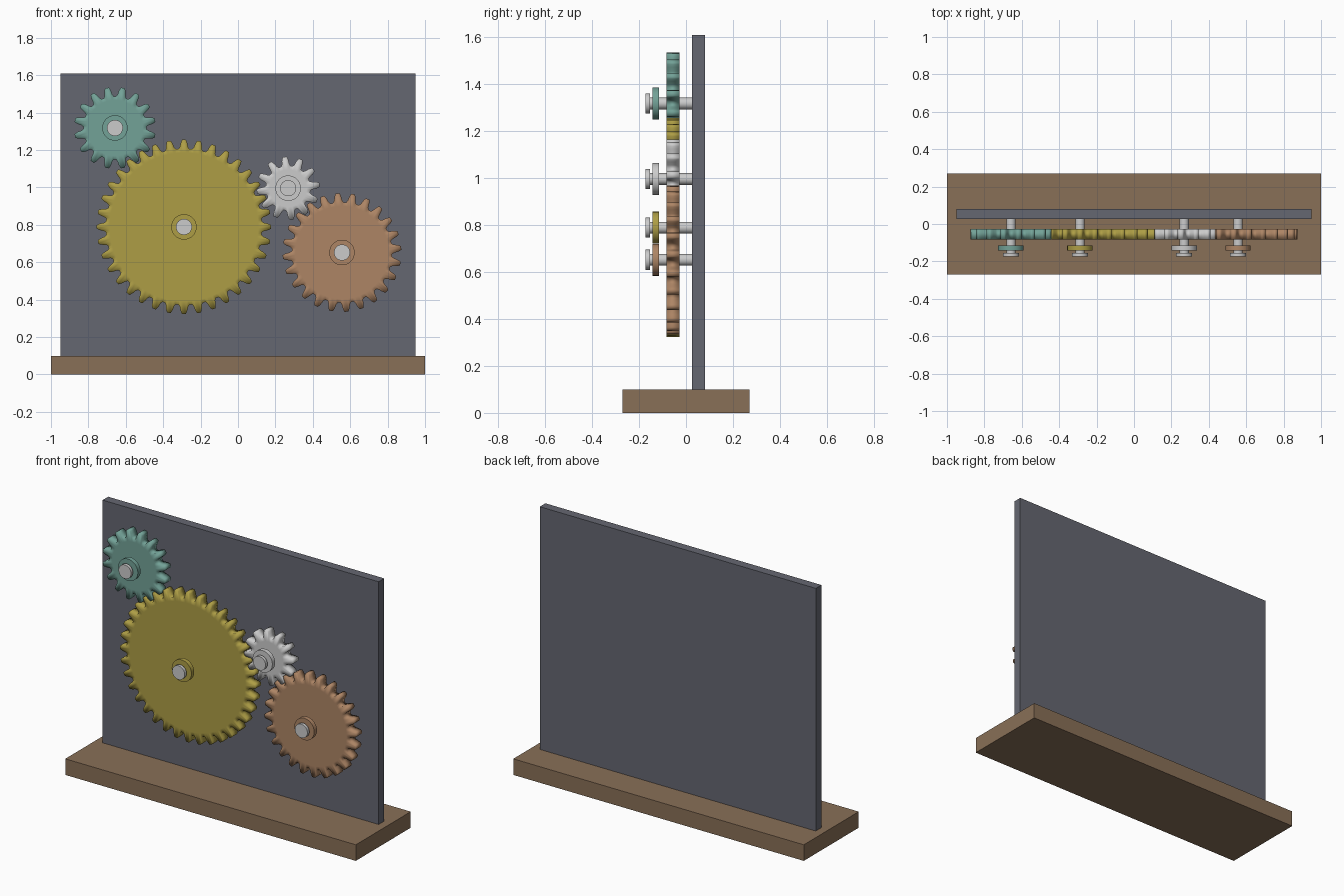
import bpy, bmesh
from math import pi, cos, sin, atan2, radians
from mathutils import Matrix

if "Cube" in bpy.data.objects:
    bpy.data.objects.remove(bpy.data.objects["Cube"])


def material(name, rgb):
    m = bpy.data.materials.new(name)
    m.diffuse_color = (*rgb, 1)
    m.use_nodes = True
    m.node_tree.nodes["Principled BSDF"].inputs["Base Color"].default_value = m.diffuse_color
    return m


def finish(name, bm, mat=None):
    bmesh.ops.recalc_face_normals(bm, faces=bm.faces)
    me = bpy.data.meshes.new(name)
    bm.to_mesh(me)
    bm.free()
    ob = bpy.data.objects.new(name, me)
    bpy.context.collection.objects.link(ob)
    if mat:
        me.materials.append(mat)
    return ob


def box(name, lo, hi, mat):
    bm = bmesh.new()
    size = [b - a for a, b in zip(lo, hi)]
    mid = [(a + b) / 2 for a, b in zip(lo, hi)]
    bmesh.ops.create_cube(bm, size=1, matrix=Matrix.Translation(mid) @ Matrix.Diagonal((*size, 1)))
    return finish(name, bm, mat)


def disc(name, x, z, r, y0, y1, mat=None):
    # cylinder running along y
    bm = bmesh.new()
    bmesh.ops.create_cone(bm, cap_ends=True, segments=32, radius1=r, radius2=r, depth=y1 - y0,
                          matrix=Matrix.Translation((x, (y0 + y1) / 2, z)) @ Matrix.Rotation(pi / 2, 4, 'X'))
    ob = finish(name, bm, mat)
    bpy.ops.object.select_all(action='DESELECT')
    ob.select_set(True)
    bpy.context.view_layer.objects.active = ob
    bpy.ops.object.shade_smooth_by_angle(angle=radians(35))
    return ob


UNIT = 0.0124                 # pitch radius per tooth
Y_FRONT, Y_BACK = -0.083, -0.028
# tooth outline: (fraction of a tooth pitch, offset from the pitch radius)
TOOTH = [(-0.40, -0.029), (-0.30, -0.019), (-0.235, 0), (-0.175, 0.012), (-0.115, 0.020),
         (0.115, 0.020), (0.175, 0.012), (0.235, 0), (0.30, -0.019), (0.40, -0.029)]


def gear(name, x, z, teeth, phase, mat):
    bm = bmesh.new()
    pitch_r = UNIT * teeth
    outline = [(radians(phase) + 2 * pi / teeth * (i + f), pitch_r + dr)
               for i in range(teeth) for f, dr in TOOTH]
    web = [(a, pitch_r - 0.05) for a, _ in outline]

    def ring(pts, y):
        return [bm.verts.new((x + r * cos(a), y, z + r * sin(a))) for a, r in pts]

    loops = [ring(web, Y_FRONT), ring(outline, Y_FRONT), ring(outline, Y_BACK), ring(web, Y_BACK)]
    n = len(outline)
    for p, q in zip(loops, loops[1:]):
        for i in range(n):
            j = (i + 1) % n
            bm.faces.new((p[i], p[j], q[j], q[i]))
    bm.faces.new(loops[0])
    bm.faces.new(loops[3])
    for f in bm.faces:
        f.smooth = True
    finish(name, bm, mat)


# stand
wood = material("wood", (0.25, 0.16, 0.095))
slate = material("slate", (0.13, 0.135, 0.165))
box("base", (-1, -0.27, 0), (1, 0.27, 0.1), wood)
box("back_panel", (-0.95, 0.026, 0.1), (0.95, 0.081, 1.61), slate)

# gear train, each gear with its axle, collar and end cap
train = [
    ("large", -0.289, 0.789, 36, 0, material("brass", (0.42, 0.34, 0.06))),
    ("upper", -0.658, 1.318, 16, 11.25, material("teal", (0.17, 0.36, 0.31))),
    ("small", 0.268, 0.996, 12, 6.2, None),
    ("medium", 0.556, 0.652, 24, 4.3, material("copper", (0.42, 0.235, 0.13))),
]
for name, x, z, teeth, phase, mat in train:
    gear(name + "_gear", x, z, teeth, phase, mat)
    disc(name + "_axle", x, z, 0.025, -0.155, 0.03)
    disc(name + "_collar", x, z, 0.068, -0.142, -0.115, mat)
    disc(name + "_axle_cap", x, z, 0.043, -0.173, -0.154)
